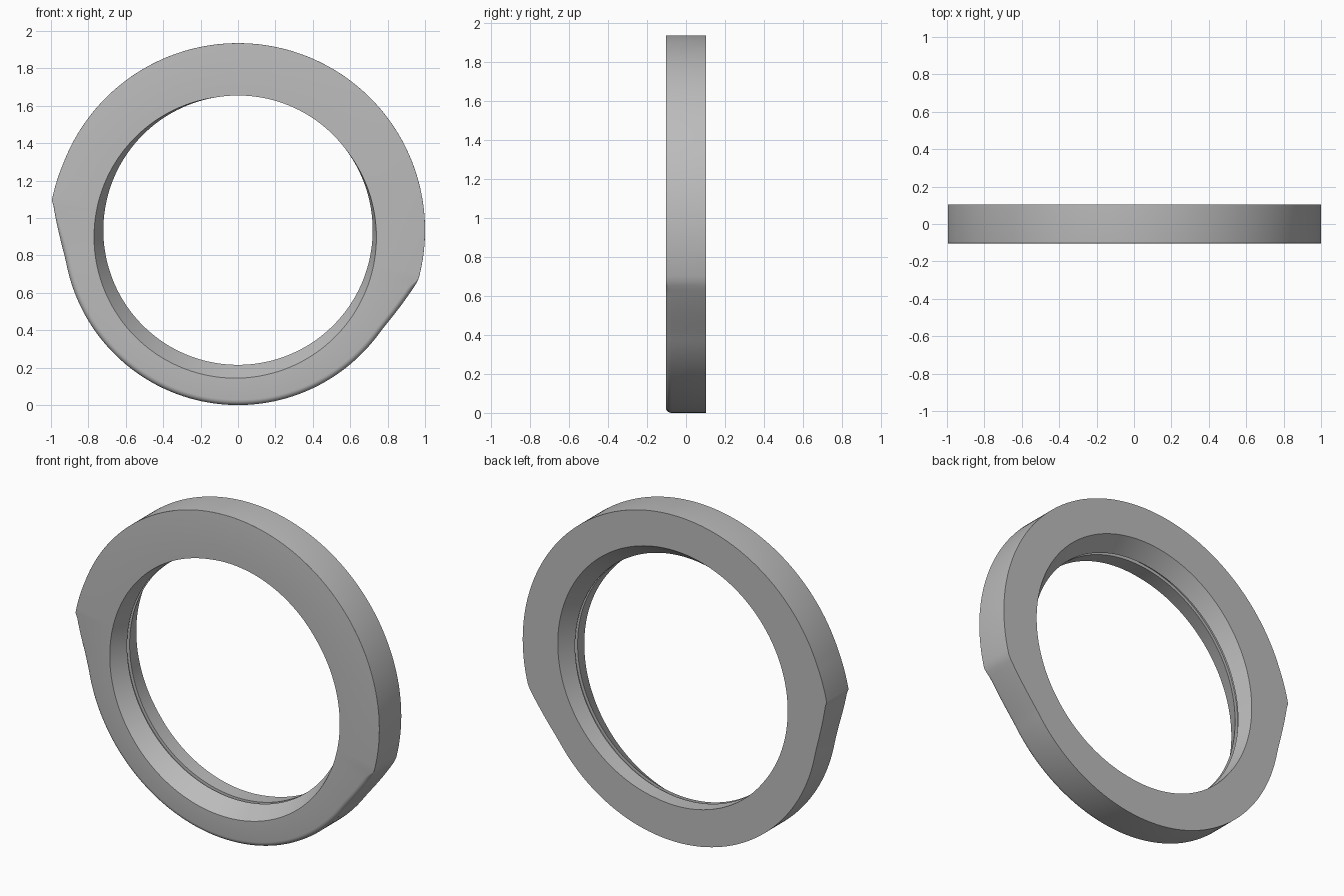
import bpy, bmesh, math
from math import sin, cos, radians

if "Cube" in bpy.data.objects:
    bpy.data.objects.remove(bpy.data.objects["Cube"])

STEPS = 240
CENTRE_Z = 0.935
HALF = 0.103
LIP, GROOVE, GAP = 0.72, 0.738, 0.012

# Shared grey metal
metal = bpy.data.materials.new("grey metal")
metal.use_nodes = True
grey = (0.5, 0.5, 0.5, 1)
metal.diffuse_color = grey
metal.node_tree.nodes["Principled BSDF"].inputs["Base Color"].default_value = grey


def lower_arc(deg):
    """True along the slimmer lower part between the two shoulders."""
    return 171 < deg < 345


def outer_radius(deg):
    if not lower_arc(deg):
        return 1.0 + 0.008 * max(0, 1 - abs(deg - 171) / 12)
    fall = max(0, 1 - (deg - 171) / 20, 1 - (345 - deg) / 21)
    return 0.935 + 0.068 * fall ** 1.6


def bore_radius(deg, side):
    """Flared opening, offset downward at the front and upward at the back."""
    a = radians(deg)
    return max(LIP, 0.754 + side * (0.037 * sin(a) + 0.015 * cos(a)))


def section(deg):
    """Closed cross-section as (radius, depth) pairs."""
    outer = outer_radius(deg)
    # Rounded front edge, fading out at the shoulders
    fillet = 0.001
    if lower_arc(deg):
        fillet = 0.028 * min(1, (deg - 171) / 15 + 0.1, (345 - deg) / 4 + 0.1)
    pts = []
    for i in range(6):
        a = radians(90 * i / 5)
        pts.append((outer - fillet * (1 - sin(a)), -HALF + fillet * (1 - cos(a))))
    pts += [(outer, HALF), (bore_radius(deg, 1), HALF)]
    pts += [(LIP, GAP), (GROOVE, GAP), (GROOVE, -GAP), (LIP, -GAP)]
    pts.append((bore_radius(deg, -1), -HALF))
    return pts


# Sweep the varying section around the ring
bm = bmesh.new()
rings = []
for k in range(STEPS):
    deg = 360 * k / STEPS
    a = radians(deg)
    rings.append([bm.verts.new((r * cos(a), y, CENTRE_Z + r * sin(a)))
                  for r, y in section(deg)])
for k in range(STEPS):
    here, ahead = rings[k], rings[(k + 1) % STEPS]
    for j in range(len(here)):
        n = (j + 1) % len(here)
        bm.faces.new((here[j], here[n], ahead[n], ahead[j]))
bmesh.ops.recalc_face_normals(bm, faces=bm.faces)

mesh = bpy.data.meshes.new("clamp_ring")
bm.to_mesh(mesh)
bm.free()
mesh.materials.append(metal)
ring = bpy.data.objects.new("clamp_ring", mesh)
bpy.context.collection.objects.link(ring)

# Smooth surfaces with crisp edges
bpy.ops.object.select_all(action="DESELECT")
ring.select_set(True)
bpy.context.view_layer.objects.active = ring
bpy.ops.object.shade_smooth_by_angle(angle=radians(25))
